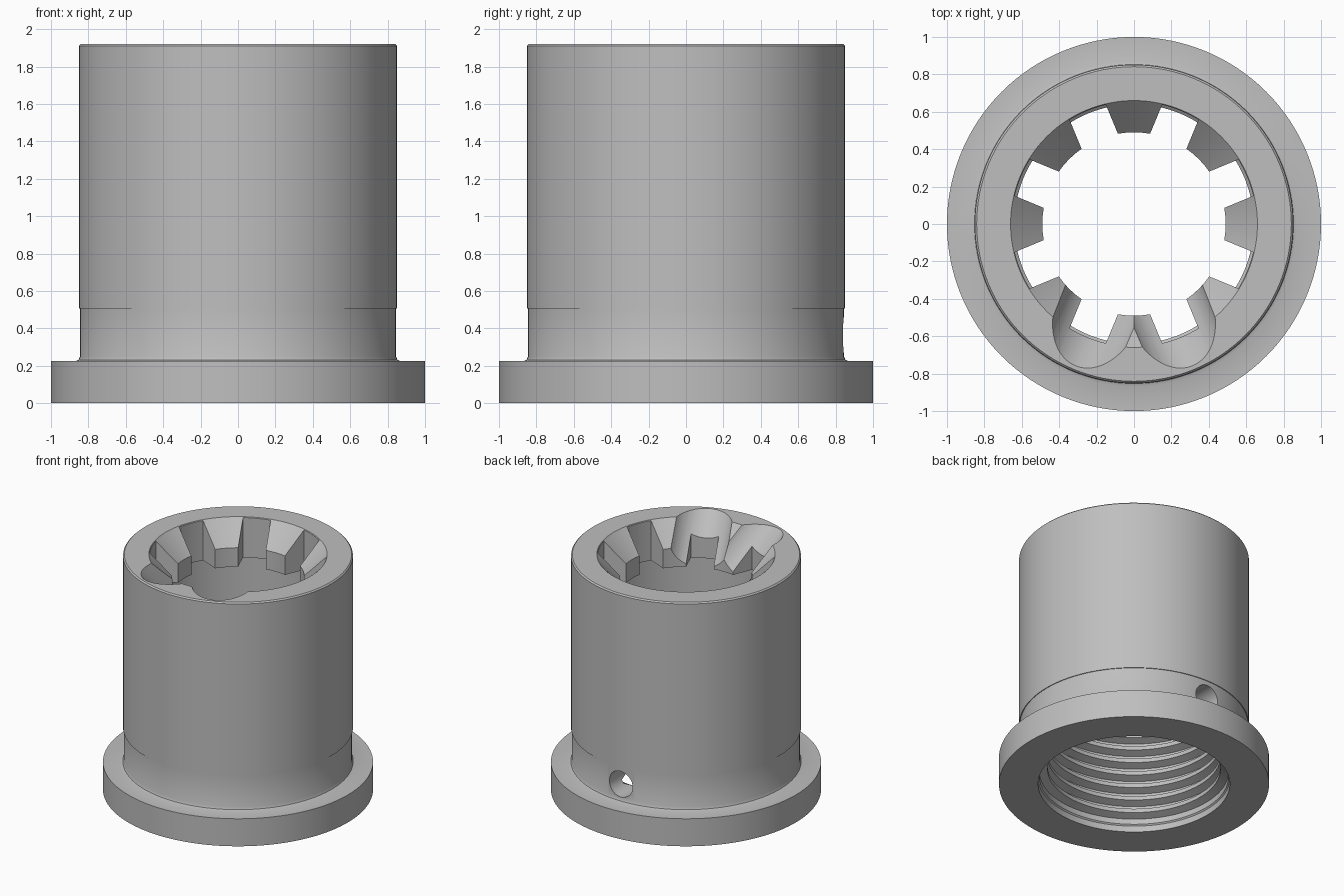
import bpy, bmesh, math
from mathutils import Matrix, Vector

cube = bpy.data.objects.get("Cube")
if cube:
    bpy.data.objects.remove(cube, do_unlink=True)

SEGMENTS = 128
TOP = 1.92
TEETH = 8

steel = bpy.data.materials.new("steel grey")
steel.use_nodes = True
steel.diffuse_color = (0.52, 0.52, 0.52, 1)
steel.node_tree.nodes["Principled BSDF"].inputs["Base Color"].default_value = steel.diffuse_color


def make_object(name, bm):
    bmesh.ops.recalc_face_normals(bm, faces=bm.faces)
    mesh = bpy.data.meshes.new(name)
    bm.to_mesh(mesh)
    bm.free()
    mesh.materials.append(steel)
    obj = bpy.data.objects.new(name, mesh)
    bpy.context.collection.objects.link(obj)
    return obj


def lathe(name, profile):
    bm = bmesh.new()
    verts = [bm.verts.new((r, 0, z)) for r, z in profile]
    edges = [bm.edges.new((a, b)) for a, b in zip(verts, verts[1:] + verts[:1])]
    bmesh.ops.spin(bm, geom=verts + edges, cent=(0, 0, 0), axis=(0, 0, 1),
                   angle=math.tau, steps=SEGMENTS)
    bmesh.ops.remove_doubles(bm, verts=bm.verts, dist=0.0001)
    return make_object(name, bm)


def rod(name, start, end, radius):
    start, end = Vector(start), Vector(end)
    axis = end - start
    place = Matrix.Translation((start + end) / 2) @ axis.to_track_quat('Z', 'Y').to_matrix().to_4x4()
    bm = bmesh.new()
    bmesh.ops.create_cone(bm, cap_ends=True, segments=64, radius1=radius, radius2=radius,
                          depth=axis.length, matrix=place)
    return make_object(name, bm)


def slot(name, angle, half_width=0.105, outer=0.655):
    # Parallel-sided gap between two teeth, with a curved outer wall
    spread = math.asin(half_width / outer)
    outline = [(0.3, -half_width)]
    for i in range(9):
        a = spread * (i / 4 - 1)
        outline.append((outer * math.cos(a), outer * math.sin(a)))
    outline.append((0.3, half_width))
    bm = bmesh.new()
    face = bm.faces.new([bm.verts.new((x, y, 1.5)) for x, y in outline])
    new = bmesh.ops.extrude_face_region(bm, geom=[face])["geom"]
    bmesh.ops.translate(bm, vec=(0, 0, 0.6), verts=[v for v in new if isinstance(v, bmesh.types.BMVert)])
    bmesh.ops.rotate(bm, verts=bm.verts, matrix=Matrix.Rotation(angle, 3, 'Z'))
    return make_object(name, bm)


# Outer wall: flange, fillet, slightly relieved neck, body with broken edge
profile = [(0.71, 0), (1, 0), (1, 0.225), (0.87, 0.225), (0.853, 0.231), (0.845, 0.25),
           (0.845, 0.505), (0.851, 0.505), (0.851, TOP - 0.01), (0.841, TOP)]
# Toothed ring with sloping lead-in, then relief bore below it
profile += [(0.66, TOP), (0.49, 1.745), (0.49, 1.59), (0.7, 1.59), (0.7, 1.17)]
# Internal thread, from the top turn down
pitch, turns, first = 0.107, 10, 0.09
for i in reversed(range(turns)):
    z = first + i * pitch
    profile += [(0.64, z + 0.068), (0.64, z + 0.036), (0.7, z + 0.014)]
    if i:
        profile.append((0.7, z - 0.01))
profile += [(0.7, 0.06), (0.71, 0.05)]
sleeve = lathe("threaded_sleeve", profile)

# Slots between the teeth
cutters = [slot(f"slot_cutter_{i}", math.tau * (i + 0.5) / TEETH) for i in range(TEETH)]

# Two sloping scoops at the front, aligned with the slots
for side in (-1, 1):
    a = math.radians(-90 + side * 22.5)
    out = Vector((math.cos(a), math.sin(a), 0))
    centre = out * 0.495 + Vector((0, 0, TOP))
    slope = (out + Vector((0, 0, 1))).normalized()
    cutters.append(rod("scoop_cutter", centre - slope * 0.5, centre + slope * 0.6, 0.23))

# Radial pin hole at the back of the neck
cutters.append(rod("pin_hole_cutter", (0, 0.4, 0.365), (0, 1.1, 0.365), 0.105))

bpy.context.view_layer.objects.active = sleeve
for cutter in cutters:
    cutter.hide_render = True
    mod = sleeve.modifiers.new("cut", 'BOOLEAN')
    mod.operation = 'DIFFERENCE'
    mod.solver = 'EXACT'
    mod.object = cutter
    bpy.ops.object.modifier_apply(modifier=mod.name)
    bpy.data.objects.remove(cutter, do_unlink=True)

bpy.ops.object.select_all(action='DESELECT')
sleeve.select_set(True)
bpy.ops.object.shade_smooth_by_angle(angle=math.radians(25))
